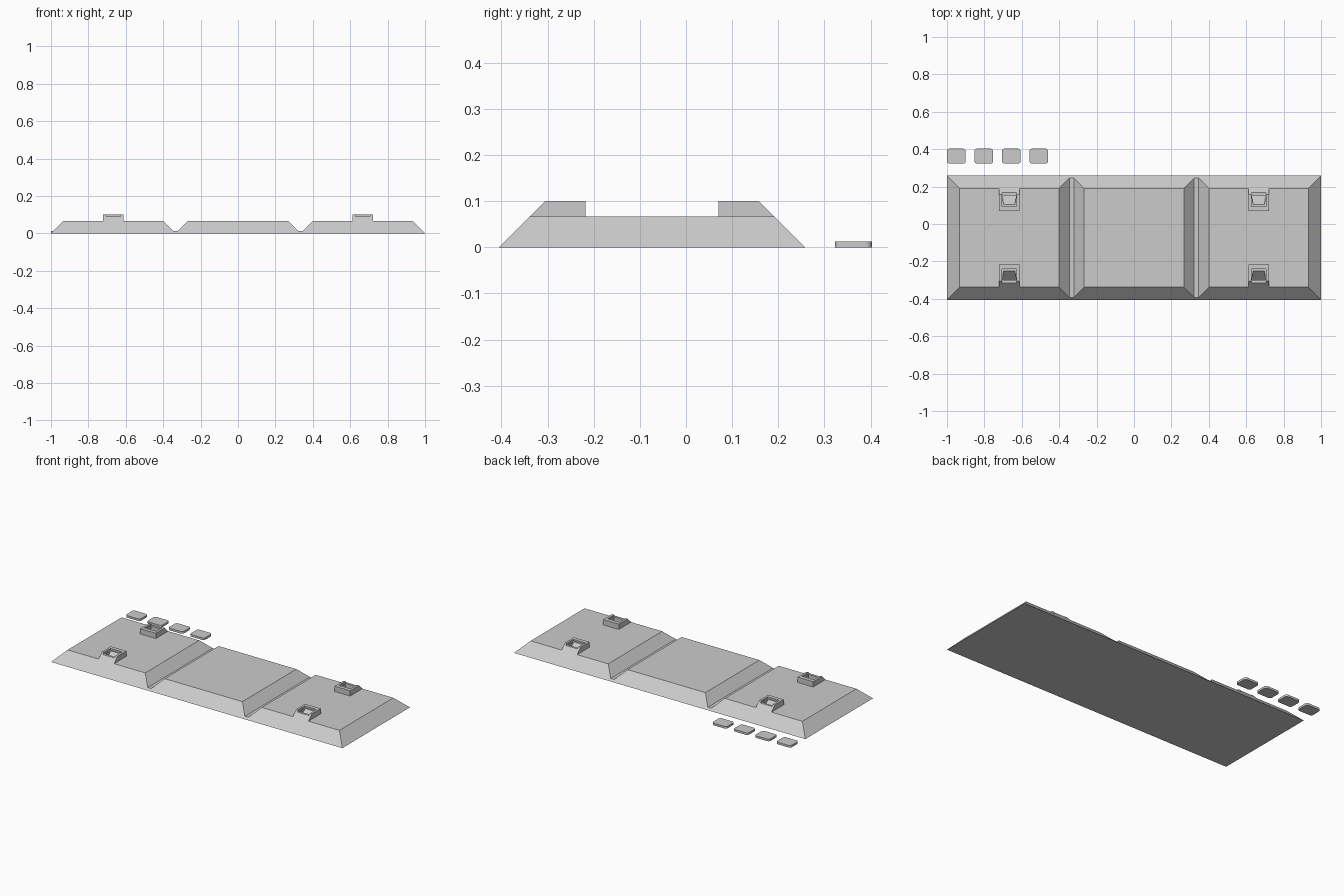
import bpy
import bmesh

cube = bpy.data.objects.get("Cube")
if cube:
    bpy.data.objects.remove(cube, do_unlink=True)

MID_Y = -0.0735      # centre line of the plate
HALF_Y = 0.3315      # half depth of the plate at the ground
TOP = 0.067
LUG_TOP = 0.1

grey = bpy.data.materials.new("light grey")
grey.use_nodes = True
colour = (0.6, 0.6, 0.6, 1)
grey.diffuse_color = colour
grey.node_tree.nodes["Principled BSDF"].inputs["Base Color"].default_value = colour


def finish(name, bm):
    """Turn a bmesh into a flat shaded grey object."""
    bmesh.ops.recalc_face_normals(bm, faces=bm.faces[:])
    mesh = bpy.data.meshes.new(name)
    bm.to_mesh(mesh)
    bm.free()
    mesh.materials.append(grey)
    obj = bpy.data.objects.new(name, mesh)
    bpy.context.collection.objects.link(obj)
    return obj


def hull(name, points):
    """Convex solid around the given points."""
    bm = bmesh.new()
    for p in points:
        bm.verts.new(p)
    bmesh.ops.convex_hull(bm, input=bm.verts[:])
    bmesh.ops.dissolve_limit(bm, angle_limit=0.01, verts=bm.verts[:], edges=bm.edges[:])
    return finish(name, bm)


def cut(obj, cutters):
    """Subtract the cutters and keep the result as plain geometry."""
    for cutter in cutters:
        mod = obj.modifiers.new("cut", "BOOLEAN")
        mod.operation = "DIFFERENCE"
        mod.solver = "EXACT"
        mod.object = cutter
    graph = bpy.context.evaluated_depsgraph_get()
    mesh = bpy.data.meshes.new_from_object(obj.evaluated_get(graph))
    obj.modifiers.clear()
    obj.data = mesh


def plate():
    """Bevelled slab with two cross grooves, built from stations along x."""
    half = [(0.267, TOP), (0.322, 0.012), (0.345, 0.012), (0.4, TOP), (0.933, TOP), (1, 0)]
    stations = [(-x, z) for x, z in reversed(half)] + half
    bm = bmesh.new()
    rows = []
    for x, z in stations:
        ring = [(HALF_Y, 0), (-HALF_Y, 0)]
        if z > 0:
            ring += [(z - HALF_Y, z), (HALF_Y - z, z)]
        rows.append([bm.verts.new((x, MID_Y + y, h)) for y, h in ring])
    # End rows hold only the ground edge, so their upper points fall on it
    full = [r if len(r) == 4 else r + [r[1], r[0]] for r in rows]
    for a, b in zip(full, full[1:]):
        for i in range(4):
            j = (i + 1) % 4
            corners = list(dict.fromkeys((a[i], a[j], b[j], b[i])))
            if len(corners) > 2:
                bm.faces.new(corners)
    bmesh.ops.dissolve_limit(bm, angle_limit=0.01, verts=bm.verts[:], edges=bm.edges[:])
    return finish("base_plate", bm)


base = plate()
wedges = []
helpers = []

# Four lugs with a stepped pocket and sloping socket
for x_side, x_word in ((-1, "right"), (1, "left")):
    for y_side, y_word in ((-1, "front"), (1, "back")):

        def at(x, y, z):
            return (x_side * 0.667 + x, MID_Y + y_side * y, z)

        lug = hull(f"lug_{y_word}_{x_word}", [
            at(s * 0.0535, y, z) for s in (-1, 1)
            for y, z in ((0.144, TOP), (HALF_Y - TOP, TOP),
                         (HALF_Y - LUG_TOP, LUG_TOP), (0.144, LUG_TOP))])
        step = hull("step_cutter", [
            at(s * 0.04, y, z) for s in (-1, 1) for y in (0.168, 0.3) for z in (0.09, 0.15)])
        wedge = hull("socket_cutter", [
            at(s * w, y, z) for s in (-1, 1)
            for w, y, z in ((0.03, 0.177, 0.09), (0.03, 0.177, 0.12),
                            (0.037, 0.227, 0.12), (0.037, 0.227, 0.04))])
        cut(lug, [step, wedge])
        wedges.append(wedge)
        helpers += [step, wedge]

cut(base, wedges)
for helper in helpers:
    bpy.data.objects.remove(helper, do_unlink=True)

# Row of four loose pads with rounded corners
for n in range(4):
    bm = bmesh.new()
    bmesh.ops.create_cube(bm, size=1)
    for v in bm.verts:
        v.co.x = v.co.x * 0.1 - 0.95 + n * 0.147
        v.co.y = v.co.y * 0.08 + 0.363
        v.co.z = (v.co.z + 0.5) * 0.013
    upright = [e for e in bm.edges if abs(e.verts[0].co.z - e.verts[1].co.z) > 0.01]
    bmesh.ops.bevel(bm, geom=upright, offset=0.014, segments=4, profile=0.5, affect="EDGES")
    finish(f"pad_{n + 1}", bm)
